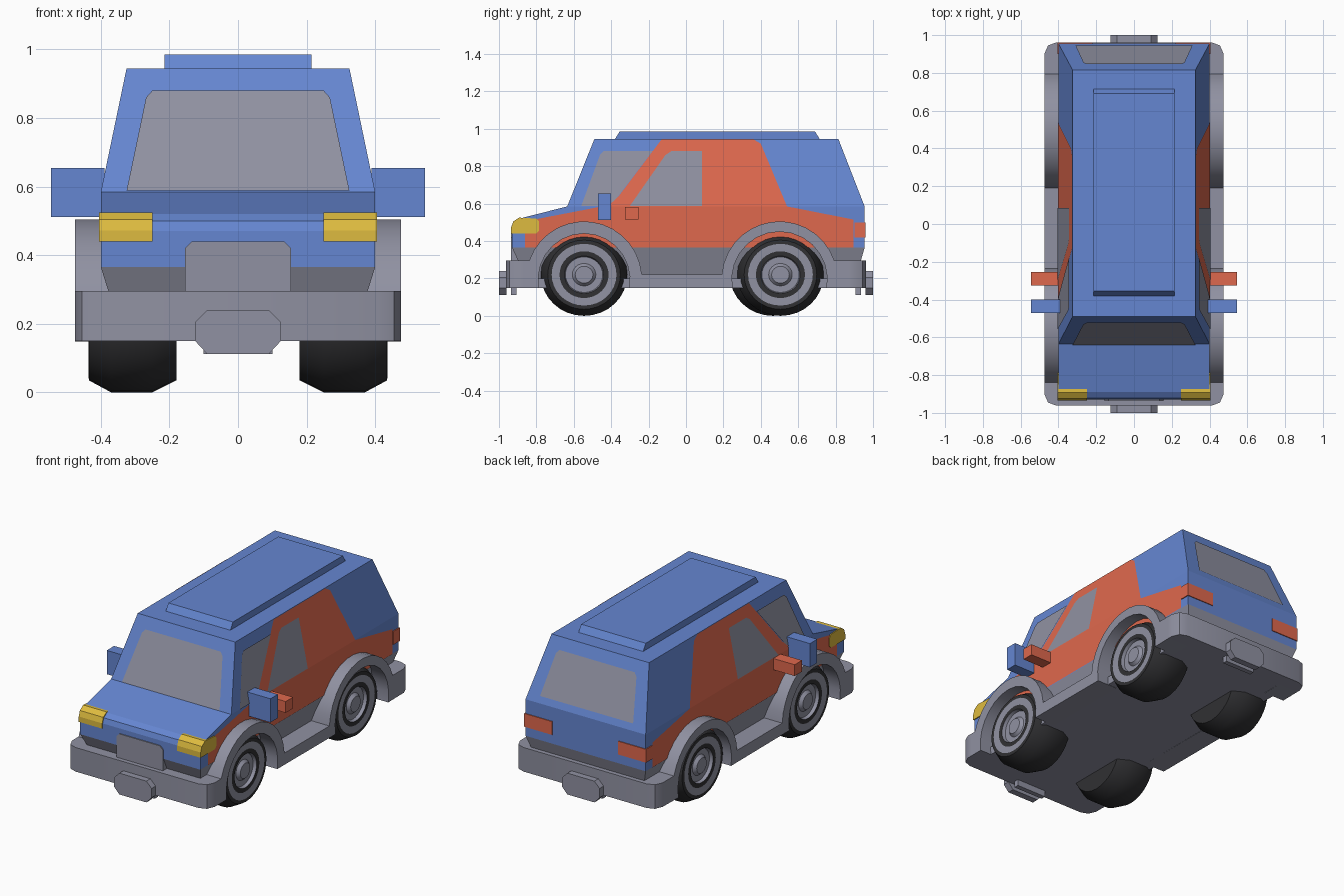
import bpy, bmesh, math
from mathutils import Vector

cube = bpy.data.objects.get("Cube")
if cube:
    bpy.data.objects.remove(cube, do_unlink=True)


def material(name, rgb):
    m = bpy.data.materials.new(name)
    m.use_nodes = True
    color = (*rgb, 1)
    m.diffuse_color = color
    m.node_tree.nodes["Principled BSDF"].inputs["Base Color"].default_value = color
    return m


BLUE = material("blue paint", (0.13, 0.24, 0.64))
ORANGE = material("orange paint", (0.74, 0.14, 0.075))
GREY = material("grey trim", (0.28, 0.285, 0.36))
YELLOW = material("yellow lamp", (0.73, 0.50, 0.05))
BLACK = material("black rubber", (0.03, 0.03, 0.033))


def finish(name, bm, mats, out=None):
    if out:
        for f in bm.faces:
            f.normal_update()
            if f.normal.dot(Vector(out)) < 0:
                f.normal_flip()
    else:
        bmesh.ops.recalc_face_normals(bm, faces=bm.faces)
    mesh = bpy.data.meshes.new(name)
    bm.to_mesh(mesh)
    bm.free()
    for m in mats:
        mesh.materials.append(m)
    ob = bpy.data.objects.new(name, mesh)
    bpy.context.collection.objects.link(ob)
    return ob


def loft(name, ring_a, ring_b, mat):
    """Closed solid between two matching rings of points."""
    bm = bmesh.new()
    a = [bm.verts.new(p) for p in ring_a]
    b = [bm.verts.new(p) for p in ring_b]
    bm.faces.new(a)
    bm.faces.new(b)
    for i in range(len(a)):
        j = (i + 1) % len(a)
        bm.faces.new((a[i], a[j], b[j], b[i]))
    return finish(name, bm, [mat])


def prism(name, pts, axis, lo, hi, mat):
    """Extrude a 2D outline along the given axis."""
    def place(t):
        return [{"x": (t, u, v), "y": (u, t, v), "z": (u, v, t)}[axis] for u, v in pts]
    return loft(name, place(lo), place(hi), mat)


def rect(x, y0, y1, z):
    return [(-x, y0, z), (x, y0, z), (x, y1, z), (-x, y1, z)]


def box(name, x, y, z, mat):
    pts = [(x[0], y[0]), (x[1], y[0]), (x[1], y[1]), (x[0], y[1])]
    return prism(name, pts, "z", z[0], z[1], mat)


def plate(name, points, mat, out):
    bm = bmesh.new()
    bm.faces.new([bm.verts.new(p) for p in points])
    return finish(name, bm, [mat], out)


def arc(cy, cz, r, start, end, n=14):
    return [(cy + r * math.cos(start + (end - start) * i / n),
             cz + r * math.sin(start + (end - start) * i / n)) for i in range(n + 1)]


# Body shell
BELT, ROOF = 0.585, 0.945
prism("lower_body", [(-0.93, 0.365), (-0.93, 0.47), (-0.92, 0.50), (-0.89, 0.52),
                     (-0.635, BELT), (0.955, BELT), (0.955, 0.365)], "x", -0.4, 0.4, BLUE)
loft("cabin", rect(0.4, -0.635, 0.955, BELT), rect(0.325, -0.49, 0.815, ROOF), BLUE)
loft("roof_panel", rect(0.215, -0.38, 0.715, ROOF), rect(0.215, -0.355, 0.69, 0.985), BLUE)
loft("skirt", rect(0.4, -0.93, 0.955, 0.365), rect(0.345, -0.85, 0.905, 0.19), GREY)
box("floor", (-0.4, 0.4), (-0.9, 0.9), (0.15, 0.2), GREY)
prism("grille", [(-0.155, 0.29), (0.155, 0.29), (0.155, 0.42), (0.135, 0.44),
                 (-0.135, 0.44), (-0.155, 0.42)], "y", -0.936, -0.88, GREY)


# Windscreen and rear window
def rise(z):
    return (z - BELT) / (ROOF - BELT)


screen = [(-0.325, 0.588), (0.325, 0.588), (0.268, 0.86), (0.25, 0.88),
          (-0.25, 0.88), (-0.268, 0.86)]
plate("windscreen", [(x, -0.641 + 0.145 * rise(z), z) for x, z in screen], GREY, (0, -1, 0))
rear = [(-0.31, 0.625), (0.31, 0.625), (0.268, 0.86), (0.25, 0.88),
        (-0.25, 0.88), (-0.268, 0.86)]
plate("rear_window", [(x, 0.961 - 0.14 * rise(z), z) for x, z in rear], GREY, (0, 1, 0))

# Side paint and windows as (y, z) outlines
low_paint = [(-0.86, 0.366), (-0.86, 0.5), (-0.785, 0.52), (-0.5, 0.575), (-0.45, BELT),
             (0.54, BELT), (0.895, 0.515), (0.895, 0.366)]
high_paint = [(-0.42, BELT), (-0.36, 0.64), (-0.13, 0.944), (0.36, 0.944),
              (0.40, 0.92), (0.54, BELT)]
front_glass = [(-0.56, 0.588), (-0.46, 0.86), (-0.44, 0.88), (-0.18, 0.88),
               (-0.37, 0.63), (-0.415, 0.588)]
door_glass = [(-0.30, 0.588), (-0.11, 0.86), (-0.08, 0.88), (0.085, 0.88), (0.085, 0.588)]


def side_plate(name, pts, s, lift, mat):
    ring = [(s * (0.4 - 0.075 * max(0, rise(z)) + lift), y, z) for y, z in pts]
    plate(name, ring, mat, (s, 0, 0))


# Fender rail outline with both wheel arches
FRONT, REAR, AXLE = -0.545, 0.5, 0.195
R_OUT, R_IN = 0.31, 0.245
a_top = math.asin((0.295 - AXLE) / R_OUT)
a_sill = math.asin((0.22 - AXLE) / R_OUT)
a_in = math.asin((0.15 - AXLE) / R_IN)
rail = [(-0.87, 0.15), (-0.87, 0.295)]
rail += arc(FRONT, AXLE, R_OUT, math.pi - a_top, a_sill)
rail += arc(REAR, AXLE, R_OUT, math.pi - a_sill, a_top)
rail += [(0.87, 0.295), (0.87, 0.15)]
rail += arc(REAR, AXLE, R_IN + 0.01, a_in, math.pi - a_in)
rail += arc(FRONT, AXLE, R_IN, a_in, math.pi - a_in)

# Headlight outline following the nose
lamp = [(-0.935, 0.44), (-0.935, 0.472), (-0.924, 0.504), (-0.893, 0.525),
        (-0.80, 0.52), (-0.785, 0.505), (-0.785, 0.455), (-0.80, 0.44)]

# Wheel section as (radius, sideways position), coloured per band
section = [(0.0, 0.43), (0.045, 0.43), (0.06, 0.412), (0.095, 0.412), (0.10, 0.432),
           (0.125, 0.432), (0.165, 0.436), (0.185, 0.435), (0.22, 0.37),
           (0.22, 0.25), (0.185, 0.18), (0.0, 0.18)]
bands = [0, 0, 0, 0, 1, 0, 1, 1, 1, 1, 1]


def wheel(name, s, cy):
    bm = bmesh.new()
    n = 32
    rings = []
    for r, x in section:
        count = n if r else 1
        rings.append([bm.verts.new((s * x, cy + 1.05 * r * math.cos(math.tau * i / n),
                                    0.22 + r * math.sin(math.tau * i / n)))
                      for i in range(count)])
    for a, b, mat in zip(rings, rings[1:], bands):
        for i in range(n):
            j = (i + 1) % n
            loop = [a[i % len(a)], a[j % len(a)], b[j % len(b)], b[i % len(b)]]
            f = bm.faces.new(list(dict.fromkeys(loop)))
            f.material_index = mat
    ob = finish(name, bm, [GREY, BLACK])
    smooth(ob)


def smooth(ob):
    bpy.ops.object.select_all(action="DESELECT")
    ob.select_set(True)
    bpy.context.view_layer.objects.active = ob
    bpy.ops.object.shade_smooth_by_angle(angle=math.radians(35))


# Parts repeated on both sides
for s, side in ((1, "left"), (-1, "right")):
    side_plate(side + "_lower_paint", low_paint, s, 0.003, ORANGE)
    side_plate(side + "_upper_paint", high_paint, s, 0.003, ORANGE)
    side_plate(side + "_front_glass", front_glass, s, 0.006, GREY)
    side_plate(side + "_door_glass", door_glass, s, 0.006, GREY)
    smooth(prism(side + "_fender_rail", rail, "x", s * 0.34, s * 0.475, GREY))
    prism(side + "_headlight", lamp, "x", s * 0.25, s * 0.406, YELLOW)
    box(side + "_tail_light", (s * 0.22, s * 0.406), (0.90, 0.96), (0.42, 0.50), ORANGE)
    box(side + "_mirror", (s * 0.39, s * 0.545), (-0.47, -0.40), (0.512, 0.655), BLUE)
    box(side + "_door_handle", (s * 0.39, s * 0.545), (-0.325, -0.255), (0.515, 0.583), ORANGE)
    wheel(side + "_front_wheel", s, FRONT)
    wheel(side + "_rear_wheel", s, 0.485 + 0.02 * s)

# Bumpers and their centre plates
for s, end in ((-1, "front"), (1, "rear")):
    outline = [(-0.475, s * 0.87), (-0.475, s * 0.90), (-0.455, s * 0.945), (-0.41, s * 0.962),
               (0.41, s * 0.962), (0.455, s * 0.945), (0.475, s * 0.90), (0.475, s * 0.87)]
    smooth(prism(end + "_bumper", outline, "z", 0.15, 0.295, GREY))
    octagon = [(-0.125, 0.15), (-0.09, 0.112), (0.09, 0.112), (0.125, 0.15),
               (0.125, 0.205), (0.09, 0.24), (-0.09, 0.24), (-0.125, 0.205)]
    prism(end + "_bumper_plate", octagon, "y", s * 0.96, s * 1.0, GREY)
    box(end + "_bumper_tab", (-0.1, 0.1), (s * 0.905, s * 0.935), (0.112, 0.16), GREY)
